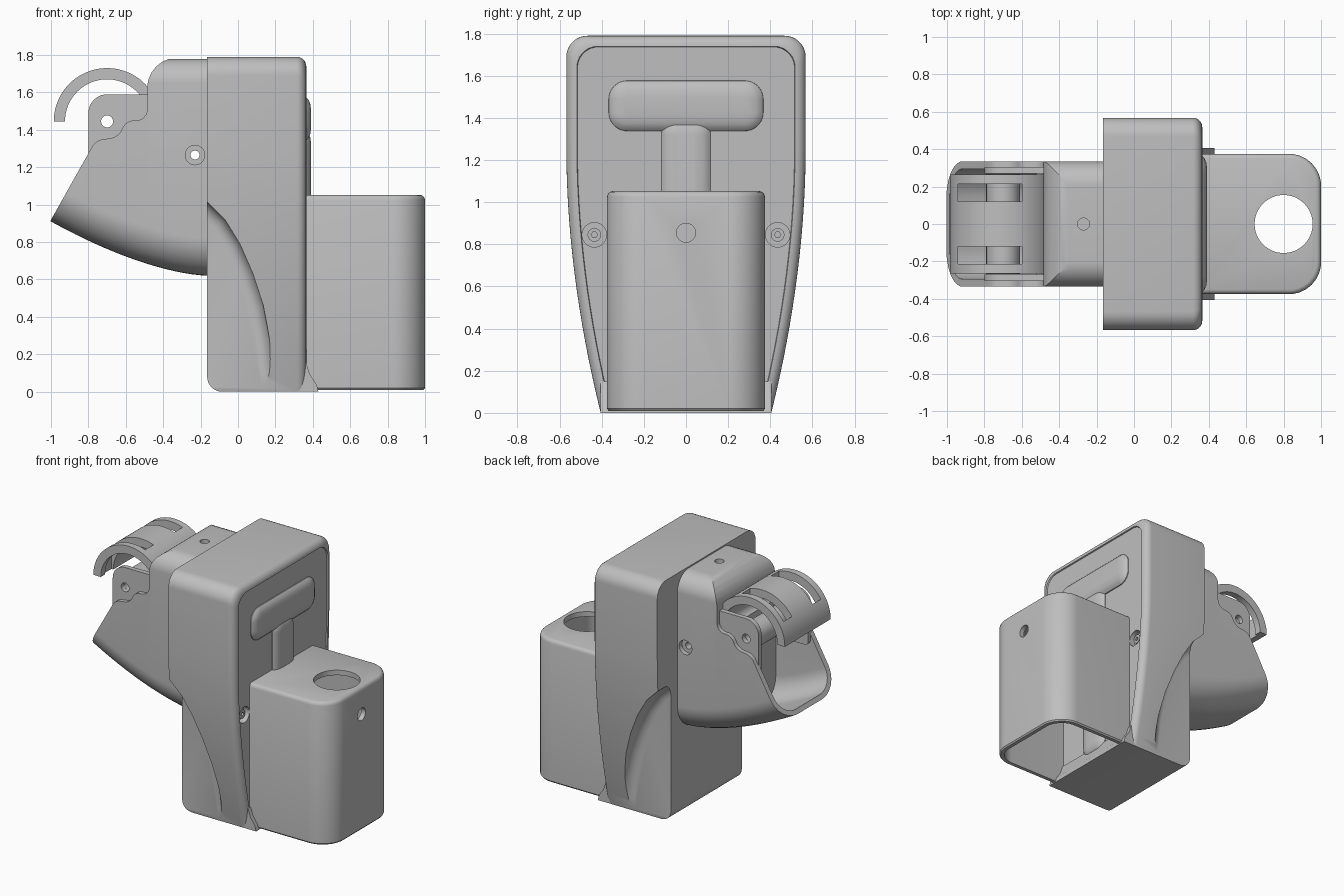
import bpy, bmesh, math
from mathutils import Vector

if "Cube" in bpy.data.objects:
    bpy.data.objects.remove(bpy.data.objects["Cube"], do_unlink=True)

grey = bpy.data.materials.new("plain grey")
grey.use_nodes = True
grey.diffuse_color = (0.52, 0.52, 0.52, 1)
grey.node_tree.nodes["Principled BSDF"].inputs["Base Color"].default_value = grey.diffuse_color


def rounded(corners, steps=8):
    """Closed 2D outline from (u, v, tangent length) corners."""
    out, n = [], len(corners)
    for i, (u, v, r) in enumerate(corners):
        p = Vector((u, v))
        if r == 0:
            out.append(p)
            continue
        a = (Vector(corners[i - 1][:2]) - p).normalized()
        b = (Vector(corners[(i + 1) % n][:2]) - p).normalized()
        half = a.angle(b) / 2
        centre = p + (a + b).normalized() * r / math.cos(half)
        va, vb = p + a * r - centre, p + b * r - centre
        out += [centre + va.lerp(vb, k / steps).normalized() * va.length for k in range(steps + 1)]
    return out


def circle(u, v, r, n=40):
    return [(u + r * math.cos(2 * math.pi * k / n), v + r * math.sin(2 * math.pi * k / n)) for k in range(n)]


def loft(name, axis, rings):
    """Solid through (offset, outline) rings stacked along an axis."""
    place = {"x": lambda t, u, v: (t, u, v), "y": lambda t, u, v: (u, t, v), "z": lambda t, u, v: (u, v, t)}[axis]
    bm = bmesh.new()
    loops = [[bm.verts.new(place(t, p[0], p[1])) for p in outline] for t, outline in rings]
    for a, b in zip(loops, loops[1:]):
        for i in range(len(a)):
            bm.faces.new((a[i - 1], a[i], b[i], b[i - 1]))
    bm.faces.new(loops[0])
    bm.faces.new(loops[-1])
    bmesh.ops.recalc_face_normals(bm, faces=bm.faces)
    mesh = bpy.data.meshes.new(name)
    bm.to_mesh(mesh)
    bm.free()
    mesh.materials.append(grey)
    ob = bpy.data.objects.new(name, mesh)
    bpy.context.collection.objects.link(ob)
    return ob


def prism(name, axis, outline, a, b):
    return loft(name, axis, [(a, outline), (b, outline)])


def activate(ob):
    bpy.ops.object.select_all(action="DESELECT")
    ob.select_set(True)
    bpy.context.view_layer.objects.active = ob


def combine(ob, tool, operation="DIFFERENCE"):
    """Apply a boolean and discard the tool."""
    activate(ob)
    mod = ob.modifiers.new("cut", "BOOLEAN")
    mod.operation, mod.object, mod.solver = operation, tool, "EXACT"
    bpy.ops.object.modifier_apply(modifier=mod.name)
    bpy.data.objects.remove(tool, do_unlink=True)


def cut(ob, axis, outline, a, b):
    combine(ob, prism("cutter", axis, outline, a, b))


def rect(u0, u1, v0, v1, r=0):
    return rounded([(u0, v0, r), (u1, v0, r), (u1, v1, r), (u0, v1, r)])


# Main body: tapered shield outline, rounded toward +x, with a sunk panel
def shield(d):
    side = []
    for k in range(16):
        z = 1.25 * k / 15
        side.append((0.405 + 0.163 * (1 - (1 - z / 1.25) ** 1.9) - d, z))
    for k in range(10):
        a = math.pi / 2 * k / 9
        side.append((0.468 - d + 0.1 * math.cos(a), 1.69 - d + 0.1 * math.sin(a)))
    return side + [(-y, z) for y, z in reversed(side)]


R = 0.05
fillet = [(0.315 + R * math.sin(math.pi * k / 12), shield(R - R * math.cos(math.pi * k / 12))) for k in range(7)]
body = loft("main_body", "x", [(-0.165, shield(0))] + fillet + [(0.356, shield(0.053)), (0.356, shield(0.058))])

# Rounded lower rear edge
arc = [(-0.085 - 0.08 * math.sin(math.pi * k / 16), 0.08 - 0.08 * math.cos(math.pi * k / 16)) for k in range(9)]
cut(body, "y", arc + [(-0.3, 0.08), (-0.3, -0.1), (-0.085, -0.1)], -1, 1)

# Swept side recesses with a soft inner fillet
sweep = [(-0.16, 1.01), (-0.07, 0.92), (0.01, 0.79), (0.08, 0.63), (0.135, 0.46), (0.17, 0.28), (0.19, 0.1), (0.2, -0.2)]
for s in (-1, 1):
    tool = prism("recess", "y", sweep + [(-0.5, -0.2), (-0.5, 1.3)], s * 0.41, s * 0.8)
    activate(tool)
    bev = tool.modifiers.new("soft", "BEVEL")
    bev.width, bev.segments, bev.limit_method, bev.angle_limit = 0.07, 6, "ANGLE", math.radians(50)
    bpy.ops.object.modifier_apply(modifier=bev.name)
    combine(body, tool)

# Screw recesses and screws in the panel
for s, side in ((-1, "right"), (1, "left")):
    cut(body, "x", circle(s * 0.435, 0.845, 0.058), 0.31, 0.6)
    screw = prism(side + "_screw", "x", circle(s * 0.435, 0.845, 0.032), 0.29, 0.34)
    cut(screw, "x", circle(s * 0.435, 0.845, 0.015, 6), 0.32, 0.4)

# Flared lip along the bottom of the panel
prism("bottom_lip", "y", [(0.3, 0), (0.43, 0), (0.42, 0.04), (0.385, 0.09), (0.365, 0.15), (0.3, 0.15)], -0.405, 0.405)


# Soft raised T shape on the panel
def pillow(name, w, z0, z1, r):
    steps = [(0.33, 0), (0.362, 0.004), (0.376, 0.018), (0.386, 0.04), (0.391, 0.075)]
    loft(name, "x", [(x, rect(-w + d, w - d, z0 + d, z1 - d, max(r - d, 0.01))) for x, d in steps])


pillow("panel_crossbar", 0.37, 1.335, 1.58, 0.09)
pillow("panel_post", 0.12, 0.1, 1.4, 0.08)


# Open-bottomed holder with a round top opening
def plan(d, x0=0.35):
    return rounded([(x0, -0.375 + d, 0), (1 - d, -0.375 + d, 0.17 - d), (1 - d, 0.375 - d, 0.17 - d), (x0, 0.375 - d, 0)])


holder = loft("holder_box", "z", [(0.01, plan(0.008)), (0.02, plan(0)), (1.025, plan(0)), (1.04, plan(0.005)),
                                  (1.048, plan(0.013)), (1.052, plan(0.025))])
cut(holder, "z", plan(0.035, 0.2), -0.2, 1.015)
cut(holder, "z", circle(0.8, 0, 0.155, 64), 0.9, 1.2)
cut(holder, "x", circle(0, 0.855, 0.045), 0.9, 1.2)


# Head: rounded sections lofted along a curved underside, trimmed by a side profile
def section(x, d, top):
    b = 0.62 + 0.29 * (max(-0.16 - x, 0) / 0.84) ** 1.6 + d
    w = 0.335 - d
    return rounded([(-w, b, 0.2 - d), (w, b, 0.2 - d), (w, top, 0.13), (-w, top, 0.13)])


def head_loft(name, x0, x1, d, top):
    xs = [x0 + (x1 - x0) * k / 18 for k in range(19)]
    return loft(name, "x", [(x, section(x, d, top)) for x in xs])


head = head_loft("head_shell", -1.08, -0.14, 0, 1.78)
trim = [(-0.1, 1.785, 0), (-0.485, 1.785, 0.16), (-0.485, 1.45, 0.06), (-0.6, 1.45, 0.045), (-0.64, 1.36, 0.045),
        (-0.76, 1.345, 0.04), (-1.03, 0.865, 0), (-1.03, 0.4, 0), (-0.1, 0.4, 0)]
combine(head, prism("trim", "y", rounded(trim), -1, 1), "INTERSECT")
combine(head, head_loft("cavity", -1.2, -0.52, 0.04, 1.9))
cut(head, "y", circle(-0.23, 1.265, 0.024), -1, 1)
for s in (-1, 1):
    cut(head, "y", circle(-0.23, 1.265, 0.052), s * 0.3, s * 0.5)
cut(head, "z", circle(-0.27, 0, 0.032), 1.65, 1.9)

# Fork arms holding the pivot
arm = rounded([(-0.8, 1.2, 0.03), (-0.8, 1.59, 0.1), (-0.46, 1.59, 0), (-0.46, 1.2, 0)])
for s, side in ((-1, "right"), (1, "left")):
    fork = prism(side + "_fork_arm", "y", arm, s * 0.27, s * 0.305)
    cut(fork, "y", circle(-0.7, 1.445, 0.032), -1, 1)

# Curved hood over the pivot, with two slots
turn = [math.radians(180 - 165 * k / 40) for k in range(41)]
hood_outline = [(-0.7 + r * math.cos(a), 1.445 + r * math.sin(a))
                for r, angles in ((0.285, turn), (0.225, turn[::-1])) for a in angles]
hood = prism("hood", "y", hood_outline, -0.265, 0.265)
for s in (-1, 1):
    cut(hood, "z", rect(-0.94, -0.6, min(s * 0.12, s * 0.215), max(s * 0.12, s * 0.215)), 1.4, 2)

# Hollow pivot hub
hub = prism("pivot_hub", "y", circle(-0.7, 1.445, 0.09), -0.268, 0.268)
cut(hub, "y", circle(-0.7, 1.445, 0.032), -1, 1)

for ob in bpy.context.collection.objects:
    if ob.type == "MESH" and grey.name in ob.data.materials:
        activate(ob)
        bpy.ops.object.shade_smooth_by_angle(angle=math.radians(30))
